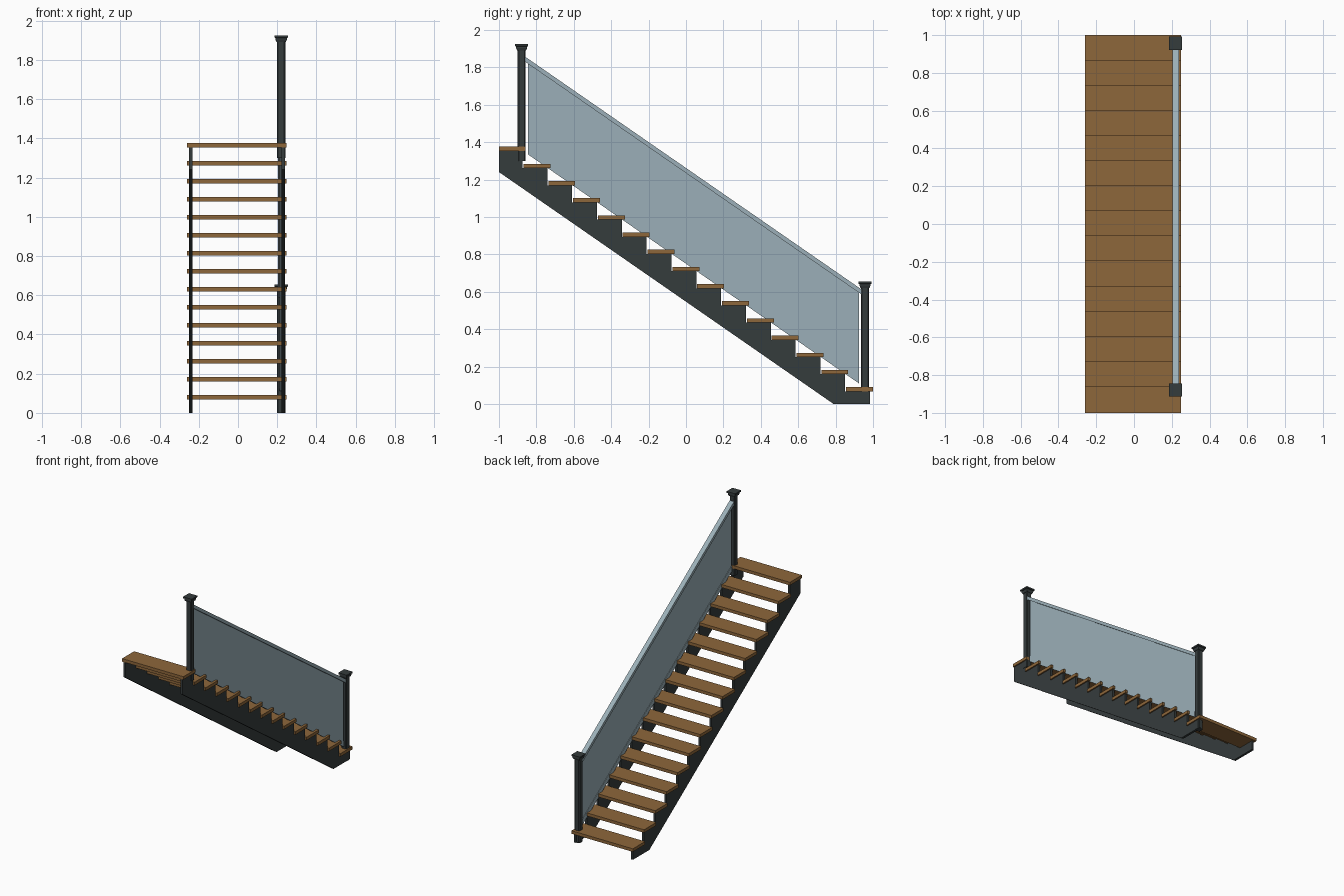
import bpy, bmesh

if "Cube" in bpy.data.objects:
    bpy.data.objects.remove(bpy.data.objects["Cube"])

N = 15
RUN, RISE = 0.1327, 0.0918
DEPTH, THICK = 0.144, 0.023
SLOPE = RISE / RUN


def material(name, rgb):
    m = bpy.data.materials.new(name)
    m.diffuse_color = (*rgb, 1)
    m.use_nodes = True
    m.node_tree.nodes["Principled BSDF"].inputs["Base Color"].default_value = m.diffuse_color
    return m


wood = material("warm wood", (0.27, 0.135, 0.043))
metal = material("charcoal metal", (0.036, 0.045, 0.046))
glass = material("blue grey glass", (0.33, 0.43, 0.48))


def finish(name, bm, mat):
    bmesh.ops.recalc_face_normals(bm, faces=bm.faces)
    me = bpy.data.meshes.new(name)
    bm.to_mesh(me)
    bm.free()
    me.materials.append(mat)
    ob = bpy.data.objects.new(name, me)
    bpy.context.collection.objects.link(ob)
    return ob


def extrude_yz(name, pts, x0, x1, mat):
    """Side profile in the y-z plane, extruded from x0 to x1."""
    bm = bmesh.new()
    face = bm.faces.new([bm.verts.new((x0, y, z)) for y, z in pts])
    geo = bmesh.ops.extrude_face_region(bm, geom=[face])["geom"]
    bmesh.ops.translate(bm, vec=(x1 - x0, 0, 0),
                        verts=[g for g in geo if isinstance(g, bmesh.types.BMVert)])
    return finish(name, bm, mat)


def square_loft(name, x, y, rings, mat, chamfer=0.0):
    """Stack of square rings (half width, z), with optional cut corners."""
    bm = bmesh.new()
    loops = []
    for h, z in rings:
        c = h - chamfer
        if chamfer:
            p = [(h, -c), (h, c), (c, h), (-c, h), (-h, c), (-h, -c), (-c, -h), (c, -h)]
        else:
            p = [(h, -h), (h, h), (-h, h), (-h, -h)]
        loops.append([bm.verts.new((x + a, y + b, z)) for a, b in p])
    n = len(loops[0])
    for lo, hi in zip(loops, loops[1:]):
        for i in range(n):
            bm.faces.new((lo[i], lo[(i + 1) % n], hi[(i + 1) % n], hi[i]))
    bm.faces.new(loops[0])
    bm.faces.new(loops[-1])
    return finish(name, bm, mat)


# Treads, lowest at +y
for k in range(N):
    front, top = 1.0 - k * RUN, 0.091 + k * RISE
    back = max(front - DEPTH, -1.0)
    extrude_yz(f"tread_{k + 1}", [(front, top - THICK), (front, top),
               (back, top), (back, top - THICK)], -0.26, 0.248, wood)

# Sawtooth stringers
profile = [(0.79, 0), (0.984, 0)]
for k in range(N):
    y, z = 0.984 - k * RUN, 0.091 - THICK + k * RISE
    profile += [(y, z), (max(y - RUN, -1.0), z)]
profile[-1] = (-0.999, profile[-1][1])
profile.append((-0.999, 1.24))
extrude_yz("left_stringer", profile, -0.25, -0.233, metal)
extrude_yz("right_stringer", profile, 0.222, 0.239, metal)

# Newel posts with flared caps
for name, y, z0, z1 in (("lower", 0.957, 0.0, 0.655), ("upper", -0.879, 1.30, 1.925)):
    square_loft(name + "_post", 0.22, y, [(0.021, z0), (0.021, z1 - 0.03)], metal, 0.006)
    square_loft(name + "_post_cap", 0.22, y,
                [(0.024, z1 - 0.034), (0.029, z1 - 0.022), (0.029, z1 - 0.014),
                 (0.035, z1 - 0.011), (0.035, z1)], metal)


# Sloping glass panel and its rails
def sloped(name, ya, yb, lo, hi, half, mat):
    def z(y, base):
        return base - SLOPE * (y + 0.845)
    extrude_yz(name, [(ya, z(ya, lo)), (yb, z(yb, lo)), (yb, z(yb, hi)), (ya, z(ya, hi))],
               0.221 - half, 0.221 + half, mat)


sloped("glass_panel", -0.845, 0.924, 1.335, 1.835, 0.006, glass)
sloped("top_rail", -0.860, 0.937, 1.82, 1.847, 0.018, glass)
sloped("bottom_rail", -0.845, 0.924, 1.335, 1.378, 0.009, glass)
